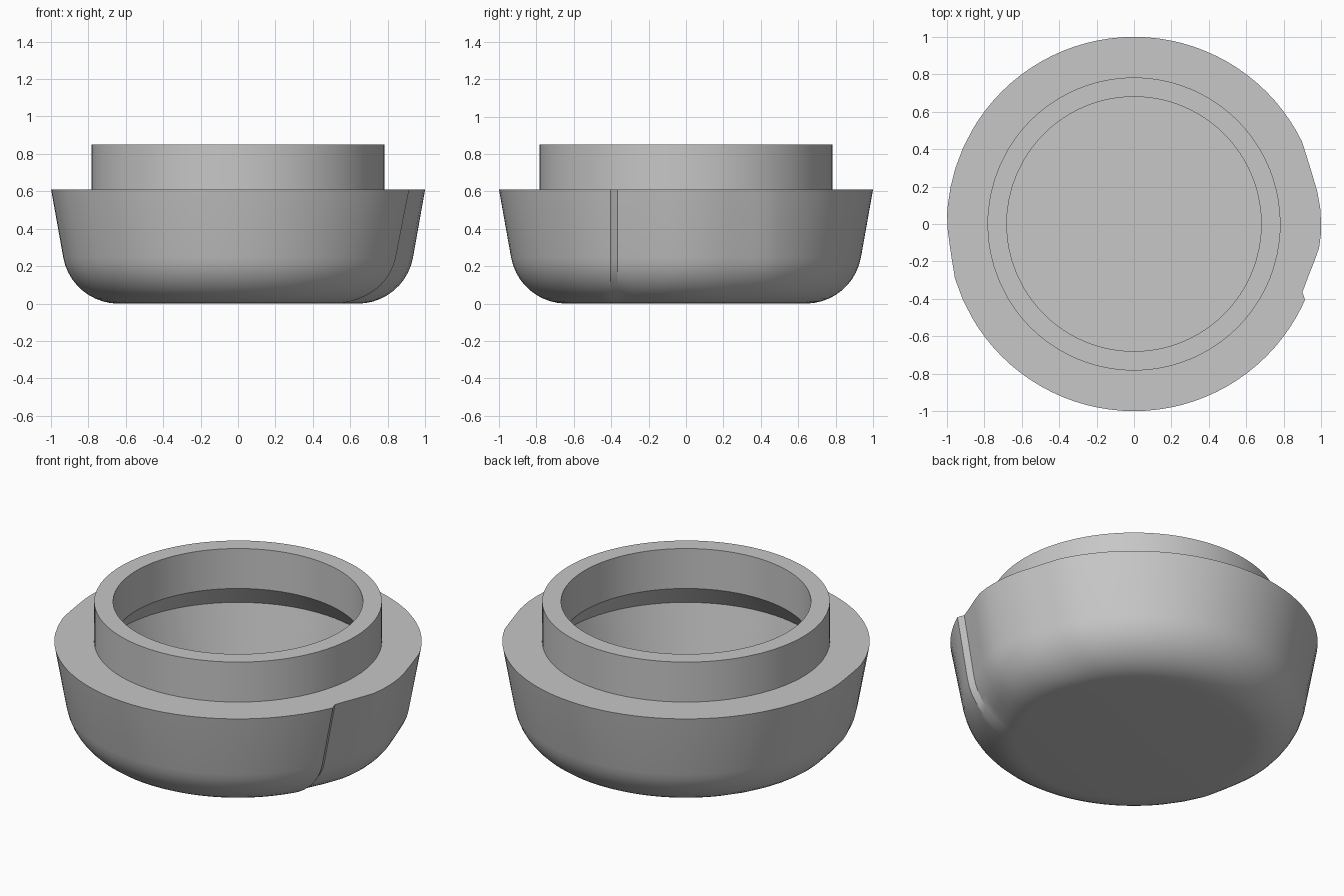
import bpy, bmesh, math

if "Cube" in bpy.data.objects:
    bpy.data.objects.remove(bpy.data.objects["Cube"])

grey = bpy.data.materials.new("plain grey")
grey.diffuse_color = (0.57, 0.57, 0.57, 1)
grey.use_nodes = True
grey.node_tree.nodes["Principled BSDF"].inputs["Base Color"].default_value = grey.diffuse_color

# Side relief: height along y -> inward depth
RIGHT = {-.5: 0, -.45: 0, -.405: 0, -.365: .031, -.3: .03, -.21: .018, -.13: .003,
         -.06: 0, 0: 0, .08: .001, .17: .005, .24: .011, .305: .012, .37: .009,
         .44: 0, .5: 0}
LEFT = {.5: 0, .4: 0, .3: 0, .2: 0, .1: 0, .05: 0, -.03: .004, -.12: .009,
        -.2: .008, -.29: 0, -.4: 0, -.5: 0}
ARC = 32


def ring(r, z, relief):
    """One closed outline; relief keeps the side features at fixed y."""
    k = 1 if relief else r
    fade = min(1, max(0, (r - .64) / .15)) if relief else 0
    pts = [(math.sqrt(r * r - (y * k) ** 2) - d * fade, y * k, z) for y, d in RIGHT.items()]
    a = math.asin(.5 * k / r)
    arc = [a + (math.pi - 2 * a) * i / ARC for i in range(1, ARC)]
    pts += [(r * math.cos(t), r * math.sin(t), z) for t in arc]
    pts += [(-math.sqrt(r * r - (y * k) ** 2) + d * fade, y * k, z) for y, d in LEFT.items()]
    pts += [(r * math.cos(t + math.pi), r * math.sin(t + math.pi), z) for t in arc]
    return pts


# Outer bowl: flat foot, rounded corner, flared wall
profile = []
for i in range(11):
    t = math.radians(-90 + 79.5 * i / 10)
    profile.append((.64 + .3 * math.cos(t), .3 + .3 * math.sin(t), True))
profile.append((1, .61, True))
# Collar, undercut, tapered inner wall down to a flat floor
profile += [(.783, .61, False), (.783, .85, False), (.68, .85, False),
            (.68, .61, False), (.78, .48, False), (.7, .1, False)]

bm = bmesh.new()
rings = [[bm.verts.new(p) for p in ring(*s)] for s in profile]
n = len(rings[0])
for lo, hi in zip(rings, rings[1:]):
    for i in range(n):
        j = (i + 1) % n
        bm.faces.new((lo[i], lo[j], hi[j], hi[i]))
bm.faces.new(rings[0][::-1])
bm.faces.new(rings[-1])
bmesh.ops.recalc_face_normals(bm, faces=bm.faces)
mesh = bpy.data.meshes.new("collared_bowl")
bm.to_mesh(mesh)
bm.free()
mesh.materials.append(grey)
bowl = bpy.data.objects.new("collared_bowl", mesh)
bpy.context.collection.objects.link(bowl)
bpy.context.view_layer.objects.active = bowl
bowl.select_set(True)
bpy.ops.object.shade_smooth_by_angle(angle=math.radians(30))
